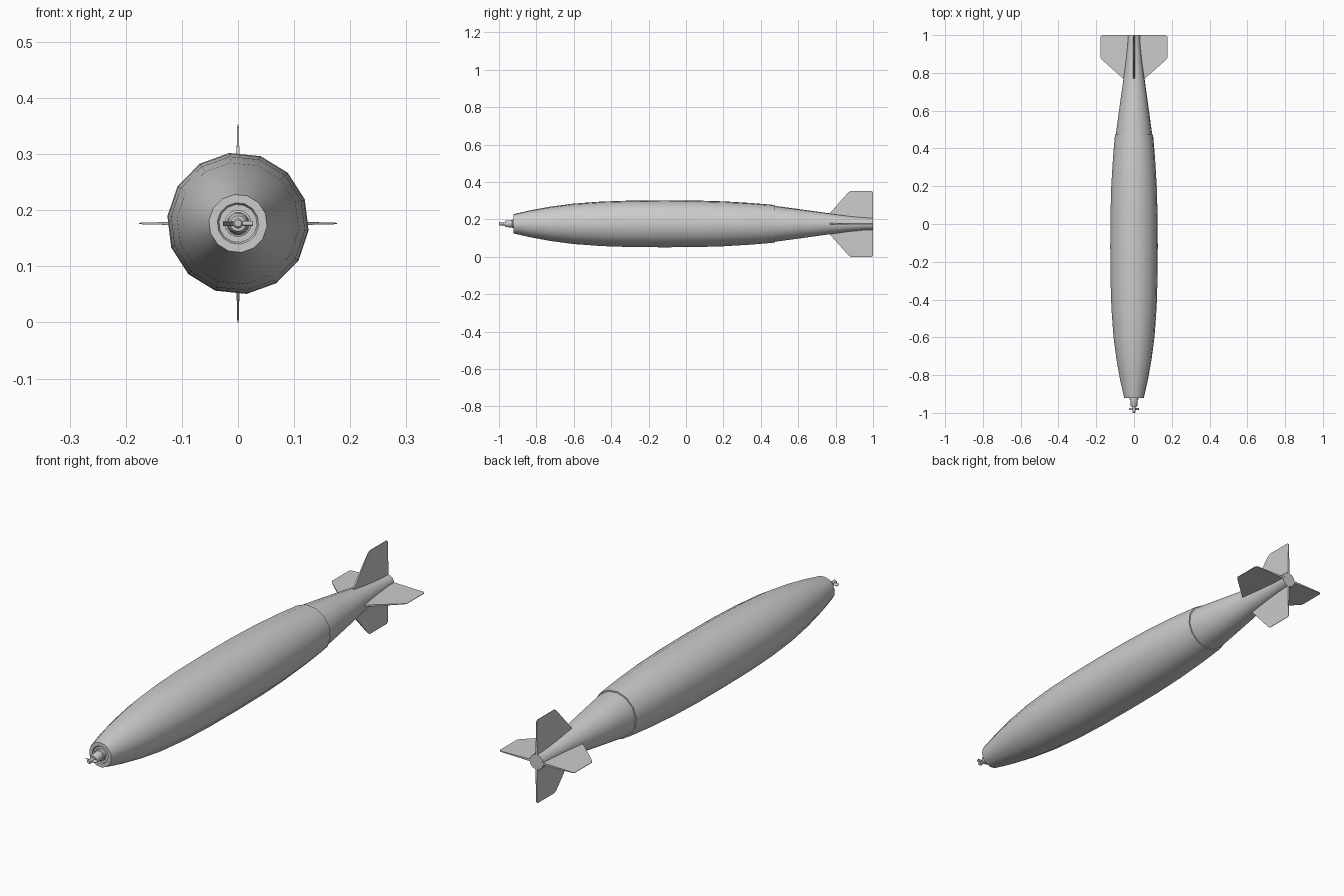
import bpy, bmesh, math
from mathutils import Matrix, Vector

if "Cube" in bpy.data.objects:
    bpy.data.objects.remove(bpy.data.objects["Cube"])

CZ = 0.1765  # height of the long axis


def finish(name, bm):
    bmesh.ops.recalc_face_normals(bm, faces=bm.faces)
    me = bpy.data.meshes.new(name)
    bm.to_mesh(me)
    bm.free()
    ob = bpy.data.objects.new(name, me)
    ob.location.z = CZ
    bpy.context.collection.objects.link(ob)
    bpy.ops.object.select_all(action='DESELECT')
    ob.select_set(True)
    bpy.context.view_layer.objects.active = ob
    bpy.ops.object.shade_smooth_by_angle(angle=math.radians(32))
    return ob


def lathe(name, profile, sides, phase=0.0):
    """Spin (y, radius) points round the y axis and cap both ends."""
    bm = bmesh.new()
    rings = []
    for y, r in profile:
        ring = []
        for i in range(sides):
            a = math.radians(phase) + math.tau * i / sides
            ring.append(bm.verts.new((r * math.cos(a), y, r * math.sin(a))))
        rings.append(ring)
    for a, b in zip(rings, rings[1:]):
        for i in range(sides):
            j = (i + 1) % sides
            bm.faces.new((a[i], a[j], b[j], b[i]))
    bm.faces.new(rings[0])
    bm.faces.new(rings[-1])
    return finish(name, bm)


# Main casing with a shallow ring recess in the flat nose
lathe("body", [
    (-0.915, 0.034), (-0.921, 0.037), (-0.921, 0.052), (-0.83, 0.073), (-0.72, 0.093),
    (-0.60, 0.109), (-0.45, 0.120), (-0.30, 0.125), (-0.12, 0.1265), (0.05, 0.1255),
    (0.20, 0.121), (0.35, 0.112), (0.455, 0.103), (0.475, 0.101)], 14, 97)

# Tail cone, stepped in slightly from the casing
lathe("tail_cone", [
    (0.465, 0.096), (0.48, 0.096), (0.62, 0.077), (0.77, 0.056),
    (0.87, 0.042), (0.95, 0.034), (1.0, 0.032)], 14, 97)

# Nose fuse
lathe("fuse", [
    (-0.91, 0.024), (-0.928, 0.024), (-0.93, 0.020), (-0.962, 0.018), (-0.968, 0.014),
    (-0.968, 0.008), (-0.985, 0.008), (-0.985, 0.009), (-0.996, 0.009), (-1.0, 0.006)], 14)

# Two-bladed arming vane
bm = bmesh.new()
for s in (1, -1):
    m = (Matrix.Translation((s * 0.016, -0.979, 0)) @ Matrix.Rotation(s * 0.6, 4, 'X')
         @ Matrix.Diagonal((0.022, 0.012, 0.002, 1)))
    bmesh.ops.create_cube(bm, size=1, matrix=m)
finish("arming_vane", bm)

# Four tapered tail fins: (span, y, half thickness)
outline = [(0.02, 0.77, 0.005), (0.058, 0.77, 0.004), (0.168, 0.868, 0.0015),
           (0.1765, 0.88, 0.001), (0.1765, 0.993, 0.001), (0.170, 1.0, 0.0015),
           (0.03, 1.0, 0.0045), (0.02, 1.0, 0.005)]
for k, side in enumerate(("right", "top", "left", "bottom")):
    bm = bmesh.new()
    rot = Matrix.Rotation(-k * math.pi / 2, 3, 'Y')
    up = [bm.verts.new(rot @ Vector((x, y, t))) for x, y, t in outline]
    lo = [bm.verts.new(rot @ Vector((x, y, -t))) for x, y, t in outline]
    bm.faces.new(up)
    bm.faces.new(lo[::-1])
    for i in range(len(up)):
        j = (i + 1) % len(up)
        bm.faces.new((up[i], lo[i], lo[j], up[j]))
    finish("fin_" + side, bm)
